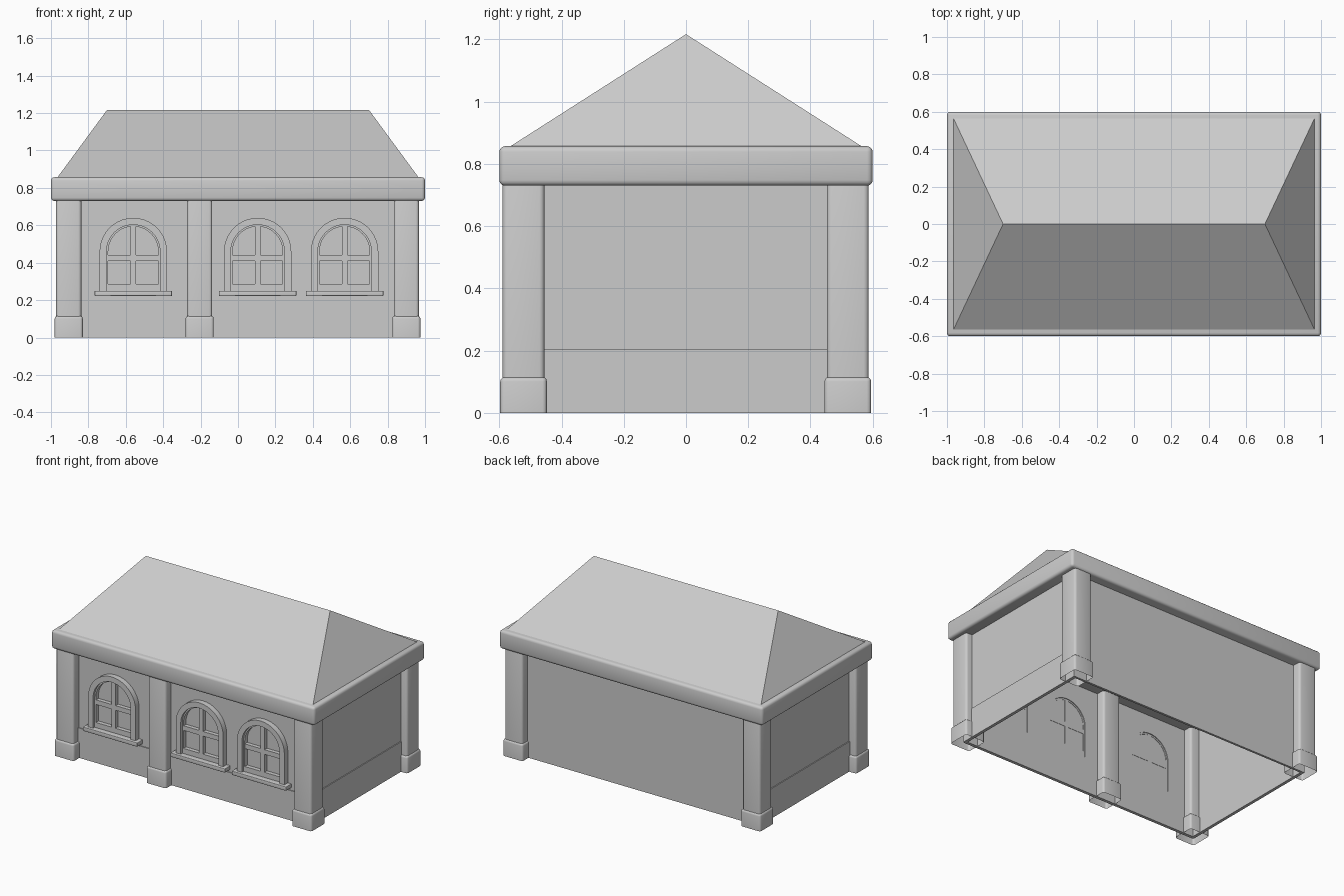
import bpy, bmesh, math

if "Cube" in bpy.data.objects:
    bpy.data.objects.remove(bpy.data.objects["Cube"])

WALL_X, WALL_Y, EAVE_Z = 0.92, 0.53, 0.73
T = 0.015                      # wall thickness
WINDOWS = (-0.56, 0.105, 0.57)
SPRING = 0.46                  # height where window arches start


def finish(bm, name):
    me = bpy.data.meshes.new(name)
    bm.to_mesh(me)
    bm.free()
    ob = bpy.data.objects.new(name, me)
    bpy.context.collection.objects.link(ob)
    return ob


def smooth(ob):
    bpy.ops.object.select_all(action='DESELECT')
    ob.select_set(True)
    bpy.context.view_layer.objects.active = ob
    bpy.ops.object.shade_smooth_by_angle(angle=math.radians(35))


def box(name, x0, x1, y0, y1, z0, z1, bevel=0, open_bottom=False):
    bm = bmesh.new()
    bmesh.ops.create_cube(bm, size=1)
    for v in bm.verts:
        v.co = (x0 if v.co.x < 0 else x1, y0 if v.co.y < 0 else y1, z0 if v.co.z < 0 else z1)
    if open_bottom:
        bottom = [f for f in bm.faces if f.normal.z < -0.9]
        bmesh.ops.delete(bm, geom=bottom, context='FACES_ONLY')
    if bevel:
        edges = [e for e in bm.edges if not e.is_boundary]
        bmesh.ops.bevel(bm, geom=edges, offset=bevel, segments=3, profile=0.5, affect='EDGES')
    ob = finish(bm, name)
    if bevel:
        smooth(ob)
    return ob


def arch(cx, r, bottom, n=20):
    """Round-topped outline in the x-z plane."""
    top = [(cx + r * math.cos(math.pi * i / n), SPRING + r * math.sin(math.pi * i / n))
           for i in range(n + 1)]
    return [(cx - r, bottom), (cx + r, bottom)] + top


def plate(name, outlines, y0, y1, bevel=0):
    """Fill outlines (the later ones become holes) and extrude from y0 to y1."""
    cu = bpy.data.curves.new(name, 'CURVE')
    cu.dimensions, cu.fill_mode = '2D', 'BOTH'
    cu.extrude = (y1 - y0) / 2 - bevel
    cu.bevel_depth, cu.bevel_resolution, cu.offset = bevel, 1, -bevel
    for pts in outlines:
        sp = cu.splines.new('POLY')
        sp.points.add(len(pts) - 1)
        for p, (x, z) in zip(sp.points, pts):
            p.co = (x, z, 0, 1)
        sp.use_cyclic_u = True
    ob = bpy.data.objects.new(name, cu)
    bpy.context.collection.objects.link(ob)
    ob.location.y = (y0 + y1) / 2
    ob.rotation_euler.x = math.pi / 2
    bpy.ops.object.select_all(action='DESELECT')
    ob.select_set(True)
    bpy.context.view_layer.objects.active = ob
    bpy.ops.object.convert(target='MESH')
    smooth(bpy.context.view_layer.objects.active)


# walls, open below, with a slightly raised lower band on front and sides
rect = [(-WALL_X, 0), (WALL_X, 0), (WALL_X, EAVE_Z + 0.01), (-WALL_X, EAVE_Z + 0.01)]
plate("front_wall", [rect] + [arch(cx, 0.145, 0.245) for cx in WINDOWS], -WALL_Y, -WALL_Y + T)
box("back_wall", -WALL_X, WALL_X, WALL_Y - T, WALL_Y, 0, EAVE_Z + 0.01)
box("front_plinth", -WALL_X, WALL_X, -WALL_Y - 0.006, -WALL_Y + T / 2, 0, 0.205)
for s, side in ((-1, "left"), (1, "right")):
    a, b, c = s * (WALL_X - T), s * WALL_X, s * (WALL_X + 0.006)
    box(side + "_wall", min(a, b), max(a, b), -WALL_Y, WALL_Y, 0, EAVE_Z + 0.01)
    m = s * (WALL_X - T / 2)
    box(side + "_plinth", min(m, c), max(m, c), -WALL_Y, WALL_Y, 0, 0.205)

# corner pillars plus one in the front
for px, py in ((-0.905, -0.522), (-0.205, -0.522), (0.9, -0.522), (-0.905, 0.52), (0.9, 0.52)):
    box("pillar_shaft", px - 0.067, px + 0.067, py - 0.067, py + 0.067, 0.1, EAVE_Z + 0.02, 0.016, True)
    box("pillar_base", px - 0.075, px + 0.075, py - 0.075, py + 0.075, 0, 0.115, 0.014, True)

# arched windows
for cx in WINDOWS:
    plate("window_frame", [arch(cx, 0.18, 0.245), arch(cx, 0.143, 0.25)], -0.568, -0.522)
    plate("window_sash", [arch(cx, 0.146, 0.245), arch(cx, 0.134, 0.285)], -0.55, -0.52)
    box("window_mullion", cx - 0.015, cx + 0.015, -0.55, -0.52, 0.26, 0.6)
    box("window_crossbar", cx - 0.14, cx + 0.14, -0.549, -0.52, 0.408, 0.44)
    bm = bmesh.new()
    bm.faces.new([bm.verts.new((x, -0.522, z)) for x, z in arch(cx, 0.146, 0.245)])
    finish(bm, "window_glass")
    box("window_sill", cx - 0.207, cx + 0.207, -0.588, -0.52, 0.222, 0.25, 0.004)

# eave slab and hipped roof
box("eave_slab", -1, 1, -0.6, 0.6, EAVE_Z, 0.857, 0.018)
bm = bmesh.new()
base = [bm.verts.new((x, y, 0.85)) for x, y in ((-0.97, -0.575), (0.97, -0.575), (0.97, 0.575), (-0.97, 0.575))]
left, right = bm.verts.new((-0.7, 0, 1.217)), bm.verts.new((0.7, 0, 1.217))
for f in ((base[0], base[1], right, left), (base[1], base[2], right),
          (base[2], base[3], left, right), (base[3], base[0], left)):
    bm.faces.new(f)
finish(bm, "hipped_roof")
